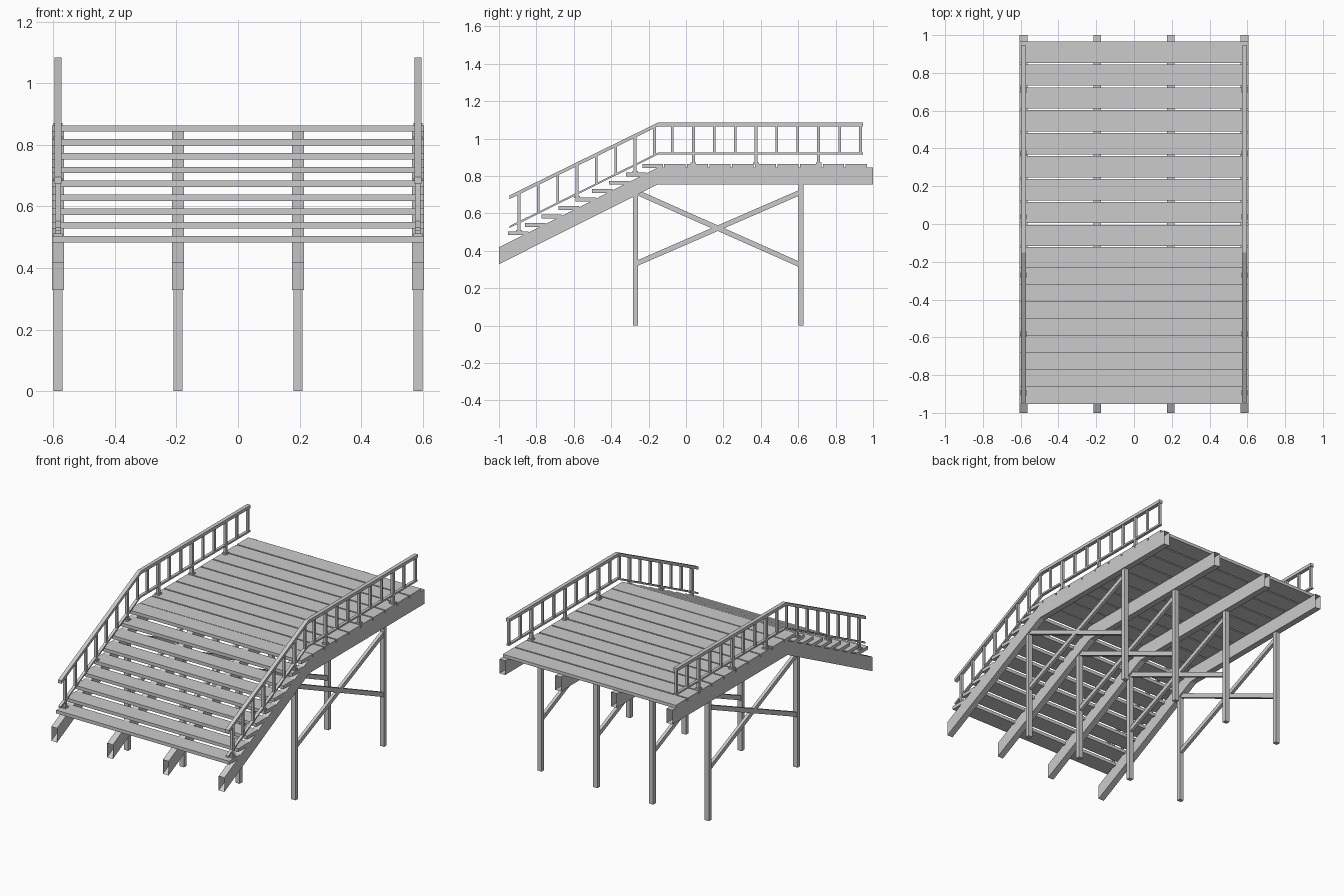
import bpy, bmesh, math

if "Cube" in bpy.data.objects:
    bpy.data.objects.remove(bpy.data.objects["Cube"])

FRAMES = (-0.585, -0.195, 0.195, 0.585)


def make(name, verts, faces):
    mesh = bpy.data.meshes.new(name)
    mesh.from_pydata(verts, [], faces)
    bm = bmesh.new()
    bm.from_mesh(mesh)
    bmesh.ops.recalc_face_normals(bm, faces=bm.faces)
    bm.to_mesh(mesh)
    bm.free()
    ob = bpy.data.objects.new(name, mesh)
    bpy.context.collection.objects.link(ob)
    return ob


def box(name, x0, x1, y0, y1, z0, z1):
    v = [(x, y, z) for x in (x0, x1) for y in (y0, y1) for z in (z0, z1)]
    return make(name, v, [(0, 1, 3, 2), (4, 6, 7, 5), (0, 4, 5, 1),
                          (2, 3, 7, 6), (0, 2, 6, 4), (1, 5, 7, 3)])


# Rectangular bar following a side-view path given by its top edge
def band(name, x, width, path, thick, caps=True):
    verts, faces = [], []
    for y, z in path:
        verts += [(x - width / 2, y, z), (x + width / 2, y, z),
                  (x + width / 2, y, z - thick), (x - width / 2, y, z - thick)]
    for i in range(len(path) - 1):
        for k in range(4):
            a, b = 4 * i + k, 4 * i + (k + 1) % 4
            faces.append((a, b, b + 4, a + 4))
    if caps:
        n = len(verts)
        faces += [(0, 1, 2, 3), (n - 4, n - 3, n - 2, n - 1)]
    return make(name, verts, faces)


# Height of a line that is level over the deck and falls over the stairs
def line_z(y, top, slope):
    return top + min(0, y + 0.15) * slope


# Support frames: open-ended stringer, two posts, crossed braces
for x in FRAMES:
    band("stringer", x, 0.04, [(-1, 0.418), (-0.15, 0.845), (1, 0.845)], 0.09, caps=False)
    box("front_post", x - 0.015, x + 0.015, -0.283, -0.257, 0, 0.725)
    box("rear_post", x - 0.015, x + 0.015, 0.602, 0.628, 0, 0.765)
    band("brace_falling", x, 0.02, [(-0.262, 0.727), (0.606, 0.342)], 0.03)
    band("brace_rising", x, 0.02, [(-0.262, 0.348), (0.606, 0.725)], 0.03)

# Deck planks
for i in range(9):
    y = -0.117 + i * 0.1213
    box("deck_plank", -0.605, 0.605, y, y + 0.113, 0.843, 0.863)

# Overlapping stair treads, the first one level with the deck
for i in range(9):
    y = -0.232 - i * 0.09
    z = 0.843 - i * 0.045
    box("stair_tread", -0.605, 0.605, y, y + 0.11, z, z + 0.021)

# Railings on both sides
stair_ys = [-0.893 + i * 0.1035 for i in range(8)]
deck_ys = [-0.073 + i * 0.1118 for i in range(10)]
for x in (-0.585, 0.585):
    for name, top, slope, w, t in (("top_rail", 1.085, 0.49, 0.024, 0.02),
                                   ("bottom_rail", 0.925, 0.495, 0.018, 0.011)):
        path = [(y, line_z(y, top, slope)) for y in (-0.945, -0.15, 0.945)]
        band(name, x, w, path, t)
    mains = stair_ys[0::3] + deck_ys[1::3]
    for y in stair_ys + deck_ys:
        top = line_z(y, 1.07, 0.49)
        if y in mains:
            # full-height post with a small foot plate
            step = max(0, math.ceil((-0.232 - y) / 0.09))
            foot = 0.862 - 0.045 * step
            box("rail_post", x - 0.009, x + 0.009, y - 0.008, y + 0.008, foot, top)
            box("post_foot", x - 0.015, x + 0.015, y - 0.015, y + 0.015, foot, foot + 0.01)
        else:
            box("baluster", x - 0.007, x + 0.007, y - 0.007, y + 0.007,
                line_z(y, 0.92, 0.495), top)
